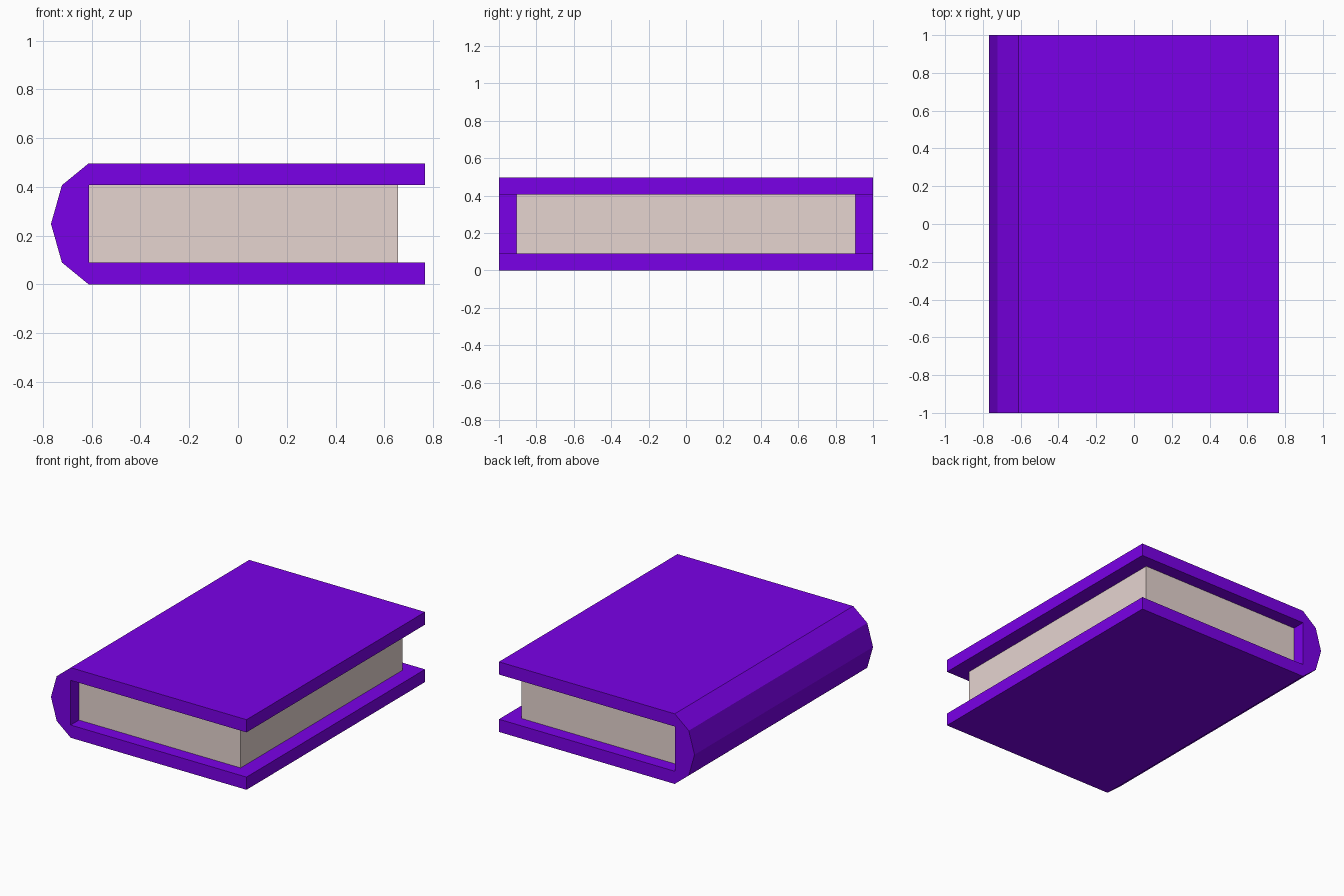
import bpy
import bmesh

cube = bpy.data.objects.get("Cube")
if cube:
    bpy.data.objects.remove(cube, do_unlink=True)


def make_material(name, rgb):
    mat = bpy.data.materials.new(name)
    mat.use_nodes = True
    color = (*rgb, 1.0)
    mat.diffuse_color = color
    mat.node_tree.nodes["Principled BSDF"].inputs["Base Color"].default_value = color
    return mat


def extrude_profile(name, profile, half_depth, mat):
    """Extrude an x-z outline along y, centred on y = 0."""
    bm = bmesh.new()
    face = bm.faces.new([bm.verts.new((x, -half_depth, z)) for x, z in profile])
    result = bmesh.ops.extrude_face_region(bm, geom=[face])
    moved = [v for v in result["geom"] if isinstance(v, bmesh.types.BMVert)]
    bmesh.ops.translate(bm, verts=moved, vec=(0, 2 * half_depth, 0))
    bmesh.ops.recalc_face_normals(bm, faces=bm.faces)
    mesh = bpy.data.meshes.new(name)
    bm.to_mesh(mesh)
    bm.free()
    mesh.materials.append(mat)
    obj = bpy.data.objects.new(name, mesh)
    bpy.context.collection.objects.link(obj)
    return obj


purple = make_material("purple cover", (0.195, 0.0, 0.8))
paper = make_material("warm grey paper", (0.79, 0.66, 0.63))

height, board = 0.497, 0.09
top = height - board
hinge, fore_edge = -0.612, 0.767

# Cover: two boards joined by a faceted spine, as one C-shaped outline
cover_outline = [
    (fore_edge, 0), (hinge, 0), (-0.722, board), (-0.767, height / 2),
    (-0.722, top), (hinge, height), (fore_edge, height), (fore_edge, top),
    (hinge, top), (hinge, board), (fore_edge, board),
]
extrude_profile("book_cover", cover_outline, 1.0, purple)

# Page block, set back from the cover edges
page_edge = 0.656
page_outline = [(hinge, board), (page_edge, board), (page_edge, top), (hinge, top)]
extrude_profile("page_block", page_outline, 0.907, paper)
